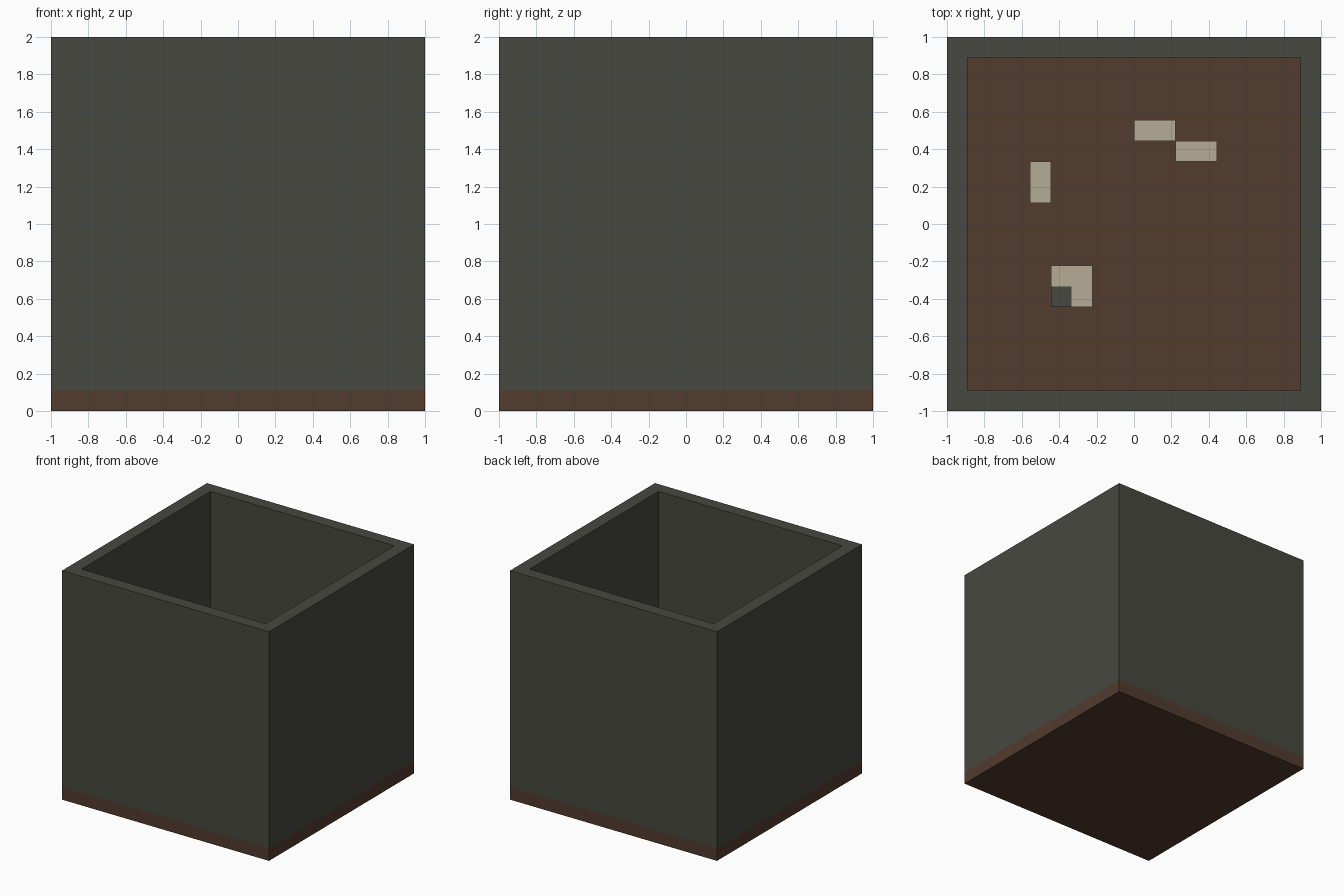
import bpy
import bmesh

cube = bpy.data.objects.get("Cube")
if cube:
    bpy.data.objects.remove(cube, do_unlink=True)

U = 2 / 18  # one block


def make_material(name, rgb):
    mat = bpy.data.materials.new(name)
    mat.use_nodes = True
    color = (*rgb, 1)
    mat.diffuse_color = color
    bsdf = next(n for n in mat.node_tree.nodes if n.type == 'BSDF_PRINCIPLED')
    bsdf.inputs["Base Color"].default_value = color
    return mat


stone = make_material("dark stone", (0.065, 0.065, 0.053))
earth = make_material("brown earth", (0.084, 0.045, 0.028))
bone = make_material("pale bone", (0.468, 0.413, 0.305))


def add_object(name, bm, mat):
    bmesh.ops.recalc_face_normals(bm, faces=bm.faces)
    mesh = bpy.data.meshes.new(name)
    bm.to_mesh(mesh)
    bm.free()
    mesh.materials.append(mat)
    obj = bpy.data.objects.new(name, mesh)
    bpy.context.collection.objects.link(obj)
    return obj


def prism(name, outline, z0, z1, mat):
    """Extrude a flat outline, given in blocks, from z0 to z1."""
    bm = bmesh.new()
    face = bm.faces.new([bm.verts.new((x * U, y * U, z0 * U)) for x, y in outline])
    ext = bmesh.ops.extrude_face_region(bm, geom=[face], use_keep_orig=True)
    top = [v for v in ext["geom"] if isinstance(v, bmesh.types.BMVert)]
    bmesh.ops.translate(bm, verts=top, vec=(0, 0, (z1 - z0) * U))
    return add_object(name, bm, mat)


def box(name, x0, y0, x1, y1, z0, z1, mat):
    return prism(name, [(x0, y0), (x1, y0), (x1, y1), (x0, y1)], z0, z1, mat)


# Earth floor slab
box("floor", -9, -9, 9, 9, 0, 1, earth)

# Open square ring of walls, one block thick
bm = bmesh.new()
rings = []
for half, z in ((9, 1), (9, 18), (8, 18), (8, 1)):
    rings.append([bm.verts.new((sx * half * U, sy * half * U, z * U))
                  for sx, sy in ((-1, -1), (1, -1), (1, 1), (-1, 1))])
for a, b in zip(rings, rings[1:] + rings[:1]):
    for i in range(4):
        j = (i + 1) % 4
        bm.faces.new((a[i], a[j], b[j], b[i]))
add_object("walls", bm, stone)

# Loose bones lying on the floor
for name, x0, y0, x1, y1 in (("bone_back", 0, 4, 2, 5),
                             ("bone_back_end", 2, 3, 4, 4),
                             ("bone_side", -5, 1, -4, 3)):
    box(name, x0, y0, x1, y1, 1, 2, bone)

# Larger bone lump with a dark stone block in its corner
prism("bone_lump", [(-3, -4), (-2, -4), (-2, -2), (-4, -2), (-4, -3), (-3, -3)], 1, 2, bone)
box("stone_block", -4, -4, -3, -3, 1, 2, stone)
